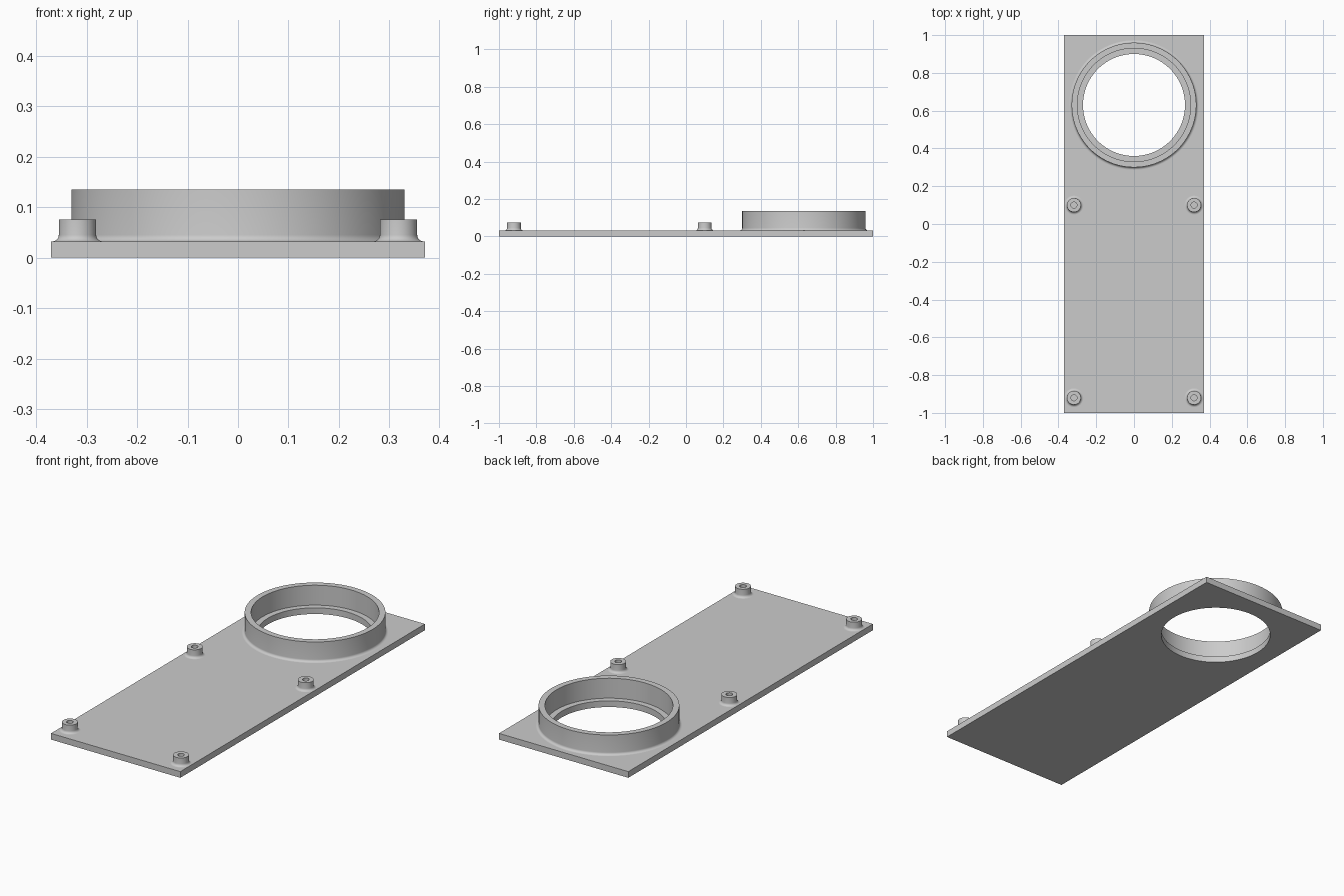
import bpy, bmesh
from math import cos, sin, pi, radians

cube = bpy.data.objects.get("Cube")
if cube:
    bpy.data.objects.remove(cube, do_unlink=True)

GREY = (0.6, 0.6, 0.6, 1)
grey = bpy.data.materials.new("plain grey")
grey.use_nodes = True
grey.diffuse_color = GREY
grey.node_tree.nodes["Principled BSDF"].inputs["Base Color"].default_value = GREY

HALF_W, HALF_L, THICK = 0.37, 1.0, 0.032
RING_Y, HOLE_R = 0.63, 0.27
FILLET = 0.013


def finish(bm, name, location=(0, 0, 0)):
    bmesh.ops.recalc_face_normals(bm, faces=bm.faces)
    mesh = bpy.data.meshes.new(name)
    bm.to_mesh(mesh)
    bm.free()
    mesh.materials.append(grey)
    obj = bpy.data.objects.new(name, mesh)
    obj.location = location
    bpy.context.collection.objects.link(obj)
    bpy.ops.object.select_all(action='DESELECT')
    obj.select_set(True)
    bpy.context.view_layer.objects.active = obj
    bpy.ops.object.shade_smooth_by_angle(angle=radians(30))
    return obj


def loop(bm, points):
    verts = [bm.verts.new((x, y, 0)) for x, y in points]
    for a, b in zip(verts, verts[1:] + verts[:1]):
        bm.edges.new((a, b))


def collar(name, inner, outer, top, location, steps):
    """Hollow round boss with a concave fillet where it meets the plate."""
    profile = [(inner, 0), (inner, top), (outer, top)]
    for i in range(7):
        a = i / 6 * pi / 2
        profile.append((outer + FILLET * (1 - cos(a)), FILLET * (1 - sin(a))))
    bm = bmesh.new()
    verts = [bm.verts.new((r, 0, z)) for r, z in profile]
    edges = [bm.edges.new(pair) for pair in zip(verts, verts[1:])]
    bmesh.ops.spin(bm, geom=verts + edges, cent=(0, 0, 0), axis=(0, 0, 1),
                   angle=2 * pi, steps=steps)
    bmesh.ops.remove_doubles(bm, verts=bm.verts, dist=1e-5)
    # Weld the foot of the boss to the plate with a closed underside
    rims = [e for e in bm.edges if e.is_boundary]
    bmesh.ops.bridge_loops(bm, edges=rims)
    return finish(bm, name, location)


# Flat plate with a round opening
bm = bmesh.new()
loop(bm, [(-HALF_W, -HALF_L), (HALF_W, -HALF_L), (HALF_W, HALF_L), (-HALF_W, HALF_L)])
N = 96
loop(bm, [(HOLE_R * cos(2 * pi * i / N), RING_Y + HOLE_R * sin(2 * pi * i / N))
          for i in range(N)])
bmesh.ops.triangle_fill(bm, use_beauty=True, edges=bm.edges[:])
extruded = bmesh.ops.extrude_face_region(bm, geom=bm.faces[:], use_keep_orig=True)
top_verts = [g for g in extruded["geom"] if isinstance(g, bmesh.types.BMVert)]
bmesh.ops.translate(bm, verts=top_verts, vec=(0, 0, THICK))
finish(bm, "base_plate")

# Tall ring around the opening, leaving an inner ledge
collar("mounting_ring", 0.30, 0.33, 0.103, (0, RING_Y, THICK), N)

# Four screw posts
for side, x in (("right", -0.318), ("left", 0.318)):
    for end, y in (("front", -0.92), ("middle", 0.10)):
        collar(f"screw_post_{end}_{side}", 0.016, 0.037, 0.043, (x, y, THICK), 40)
